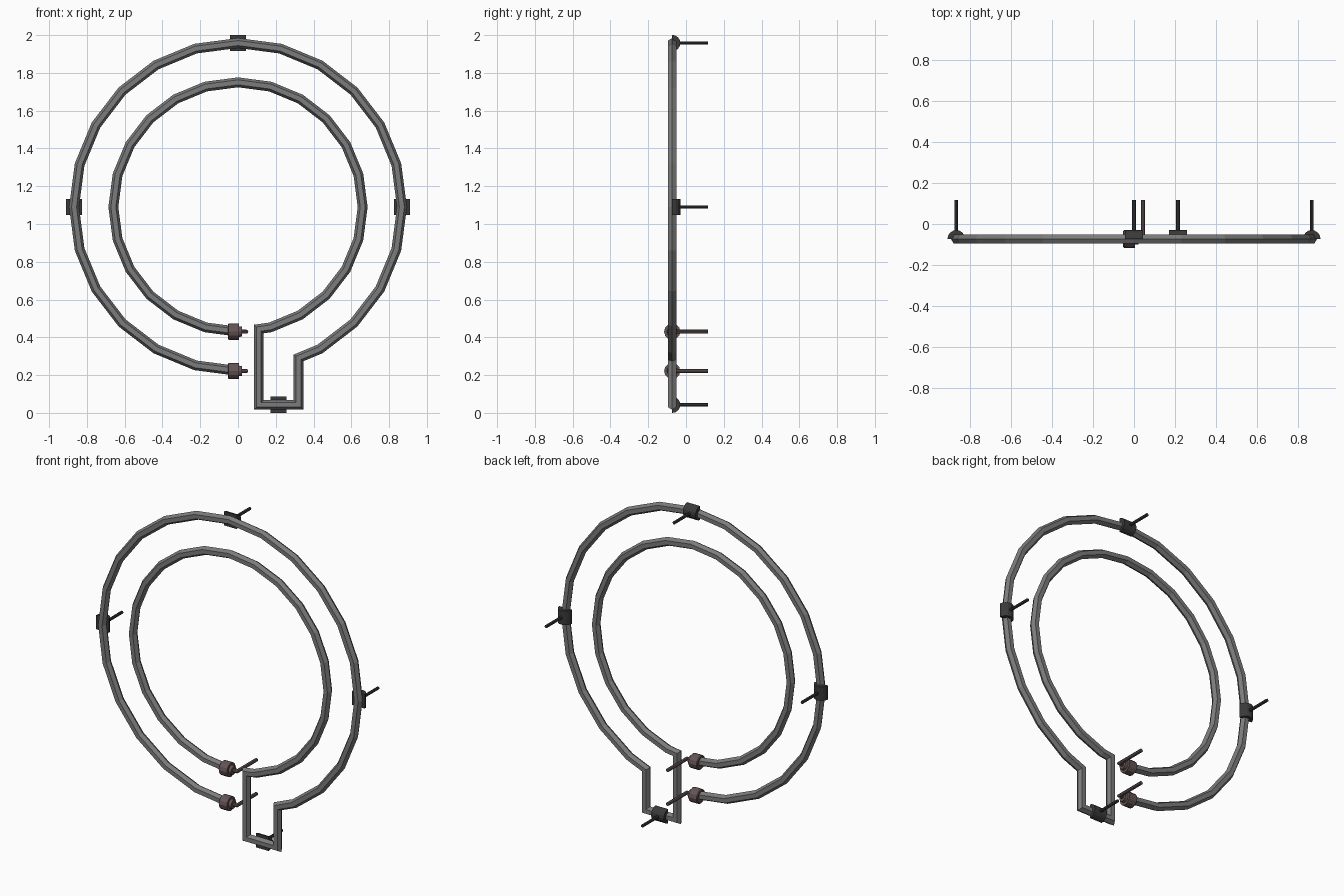
import bpy, bmesh
from math import sin, cos, pi, radians
from mathutils import Vector

if "Cube" in bpy.data.objects:
    bpy.data.objects.remove(bpy.data.objects["Cube"])

Y = -0.073          # depth of the tube's centre line
BACK = 0.117        # where all pins end
CZ = 1.09           # height of the ring centre
R_OUT, R_IN = 0.868, 0.66
FOOT = 0.043        # height of the bottom run


def material(name, rgb):
    m = bpy.data.materials.new(name)
    m.use_nodes = True
    m.diffuse_color = (*rgb, 1)
    m.node_tree.nodes["Principled BSDF"].inputs["Base Color"].default_value = (*rgb, 1)
    return m


GREY = material("steel grey", (0.2, 0.2, 0.2))
DARK = material("dark clip", (0.042, 0.042, 0.042))
BROWN = material("brown ceramic", (0.13, 0.09, 0.09))


def loft(name, rings, mat):
    """Skin a row of closed rings and cap both ends."""
    bm = bmesh.new()
    rows = [[bm.verts.new(p) for p in ring] for ring in rings]
    n = len(rows[0])
    for a, b in zip(rows, rows[1:]):
        for i in range(n):
            j = (i + 1) % n
            bm.faces.new((a[i], a[j], b[j], b[i]))
    bm.faces.new(rows[0])
    bm.faces.new(rows[-1])
    bmesh.ops.recalc_face_normals(bm, faces=bm.faces)
    me = bpy.data.meshes.new(name)
    bm.to_mesh(me)
    bm.free()
    me.materials.append(mat)
    ob = bpy.data.objects.new(name, me)
    bpy.context.collection.objects.link(ob)
    return ob


def sweep(name, pts, r, sides, up, mat):
    """Sweep a polygon along a planar path with mitred corners."""
    pts, up = [Vector(p) for p in pts], Vector(up)
    normals = [up.cross((b - a).normalized()) for a, b in zip(pts, pts[1:])]
    rings = []
    for i, p in enumerate(pts):
        n1 = normals[max(i - 1, 0)]
        n2 = normals[min(i, len(normals) - 1)]
        mitre = (n1 + n2) / (1 + n1.dot(n2))
        rings.append([p + mitre * r * cos(k * 2 * pi / sides)
                      + up * r * sin(k * 2 * pi / sides) for k in range(sides)])
    return loft(name, rings, mat)


def on_ring(radius, deg):
    """Point on a ring, measured clockwise from the bottom."""
    a = radians(deg)
    return (-radius * sin(a), Y, CZ - radius * cos(a))


# Heating tube: outer ring, square loop at the foot, inner ring back again
path = [on_ring(R_OUT, d) for d in range(0, 331, 15)]
path += [(0.32, Y, 0.291), (0.32, Y, FOOT), (0.11, Y, FOOT), (0.11, Y, 0.444)]
path += [on_ring(R_IN, d) for d in range(345, -1, -15)]
sweep("heating_tube", path, 0.026, 6, (0, 1, 0), GREY)

# Terminals: stepped cap on each tube end with a bent pin
for label, z in (("outer", CZ - R_OUT), ("inner", CZ - R_IN)):
    steps = [(-0.053, 0.038), (-0.049, 0.043), (0.005, 0.043), (0.005, 0.028), (0.022, 0.026)]
    rings = [[(x, Y + r * cos(k * pi / 6), z + r * sin(k * pi / 6)) for k in range(12)]
             for x, r in steps]
    loft(label + "_terminal_cap", rings, BROWN)
    sweep(label + "_terminal_pin", [(0.015, Y, z), (0.044, Y, z), (0.044, BACK, z)],
          0.0105, 8, (0, 0, 1), BROWN)

# Mounting clips: half sleeve behind the tube with a straight pin
CLIPS = {"top": (0, CZ + R_OUT, True), "bottom": (0.215, FOOT, True),
         "left": (R_OUT, CZ, False), "right": (-R_OUT, CZ, False)}
for side, (x, z, along_x) in CLIPS.items():
    rings = []
    for s in (-0.043, 0.043):
        arc = [(0.043 * cos(k * pi / 8), Y + 0.043 * sin(k * pi / 8)) for k in range(9)]
        rings.append([(x + s, y, z + o) if along_x else (x + o, y, z + s) for o, y in arc])
    loft(side + "_clip", rings, DARK)
    sweep(side + "_clip_pin", [(x, Y + 0.03, z), (x, BACK, z)], 0.009, 8, (0, 0, 1), DARK)
